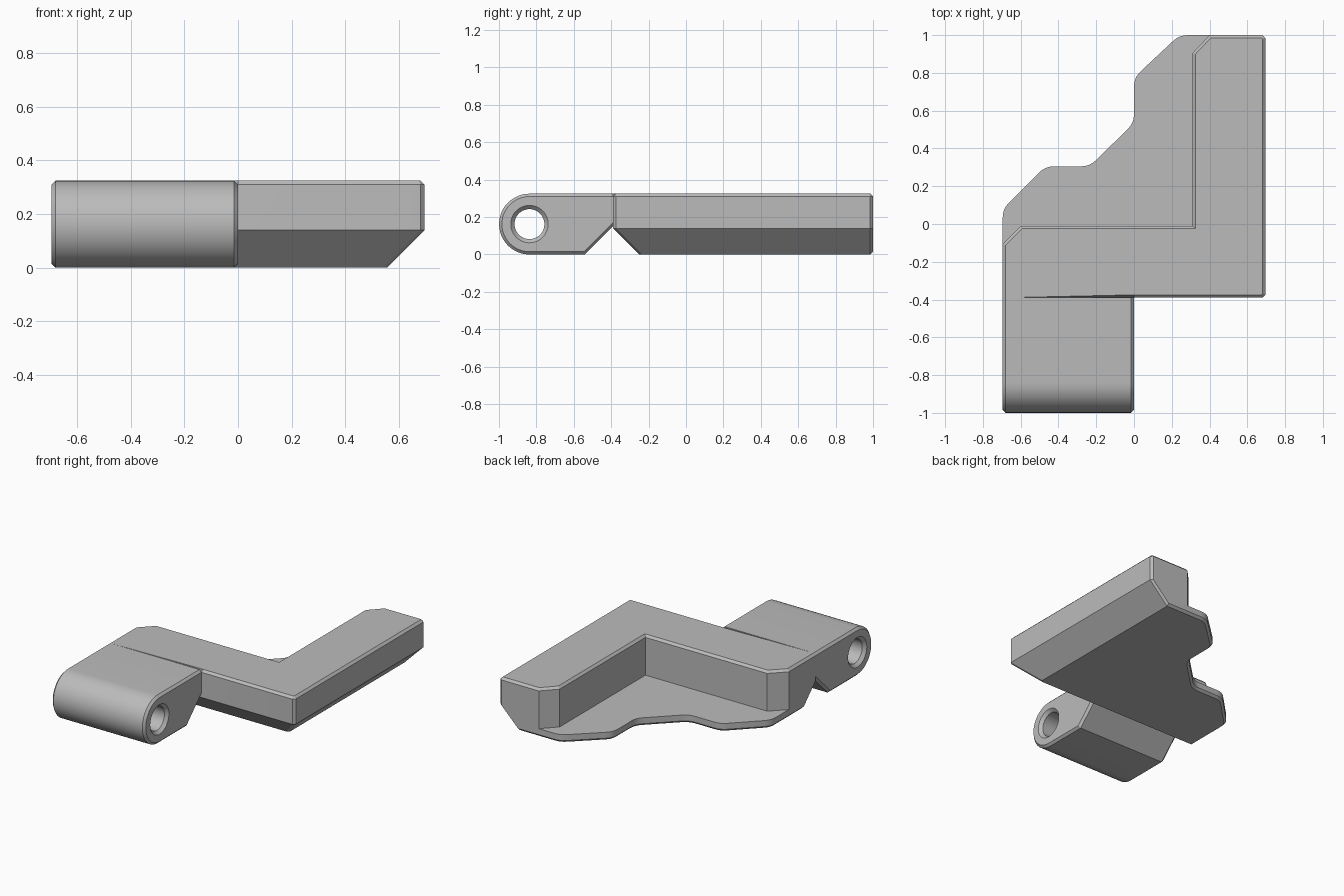
import bpy, bmesh, math
from mathutils import Vector

if "Cube" in bpy.data.objects:
    bpy.data.objects.remove(bpy.data.objects["Cube"], do_unlink=True)

H, SLOPE, PLATE, CH = 0.325, 0.14, 0.055, 0.015
LEFT, RIGHT, BACK, FRONT = -0.695, 0.695, 1.0, -0.39
AXIS_Y, RAD = -0.837, H / 2

grey = bpy.data.materials.new("plain grey")
grey.use_nodes = True
grey.diffuse_color = (0.5, 0.5, 0.5, 1)
grey.node_tree.nodes["Principled BSDF"].inputs["Base Color"].default_value = grey.diffuse_color


def loft(name, rings, bevel_rule=None):
    """Skin equal-length rings of points, cap the ends, chamfer chosen edges."""
    bm = bmesh.new()
    loops = [[bm.verts.new(p) for p in ring] for ring in rings]
    n = len(loops[0])
    for a, b in zip(loops, loops[1:]):
        for i in range(n):
            j = (i + 1) % n
            bm.faces.new((a[i], a[j], b[j], b[i]))
    bm.faces.new(loops[0])
    bm.faces.new(loops[-1])
    bmesh.ops.recalc_face_normals(bm, faces=bm.faces)
    if bevel_rule:
        edges = [e for e in bm.edges if bevel_rule(e.verts[0].co, e.verts[1].co)]
        bmesh.ops.bevel(bm, geom=edges, offset=CH, segments=1, affect='EDGES',
                        clamp_overlap=False)
    mesh = bpy.data.meshes.new(name)
    bm.to_mesh(mesh)
    bm.free()
    mesh.materials.append(grey)
    ob = bpy.data.objects.new(name, mesh)
    bpy.context.collection.objects.link(ob)
    return ob


def rounded(points, reach=0.045, steps=4):
    """Soften each corner of an open path, keeping its two end points."""
    path = [Vector(p) for p in points]
    out = [path[0]]
    for a, b, c in zip(path, path[1:], path[2:]):
        p = b + (a - b).normalized() * reach
        q = b + (c - b).normalized() * reach
        for k in range(steps + 1):
            t = k / steps
            out.append(p.lerp(b, t).lerp(b.lerp(q, t), t))
    return [tuple(p) for p in out + [path[-1]]]


def outer_side(z):
    """Front and right sides, sloping inwards below the slope line."""
    s = max(0, SLOPE - z)
    r, f = RIGHT - s, FRONT + s
    return [(LEFT, f), (0, f), (r - CH, f), (r, f + CH), (r, BACK - CH), (r - CH, BACK)]


def same(a, b, axis, value):
    return abs(a[axis] - value) < 1e-4 and abs(b[axis] - value) < 1e-4


# Stepped wall with chamfered top
wall = [(0.4, BACK), (0.31, 0.905), (0.31, -0.01), (-0.6, -0.01), (LEFT, -0.105)]
body = loft("stepped_wall",
            [[(x, y, z) for x, y in outer_side(z) + wall] for z in (PLATE, SLOPE, H)],
            lambda a, b: same(a, b, 2, H) and not (same(a, b, 1, FRONT) and min(a.x, b.x) < -0.1))

# Base plate with softened zigzag rim
rim = rounded([(0.5, BACK), (0.24, BACK), (0, 0.775), (0, 0.535), (-0.235, 0.305),
               (-0.47, 0.305), (LEFT, 0.08), (LEFT, -0.15)])
low_front, low_right = FRONT + SLOPE, RIGHT - SLOPE
plate = loft("base_plate",
             [[(x, y, z) for x, y in outer_side(z) + rim] for z in (0, PLATE)],
             lambda a, b: same(a, b, 2, 0) and not same(a, b, 1, low_front)
             and max(a.x, b.x) < low_right - CH + 1e-4)

# Hinge arm with rounded nose
SEG = 24
nose = [(AXIS_Y - RAD * math.sin(math.pi * k / SEG), RAD + RAD * math.cos(math.pi * k / SEG))
        for k in range(SEG + 1)]
side = [(FRONT, H)] + nose + [(-0.54, 0), (FRONT, 0.15)]
arm = loft("hinge_arm", [[(x, y, z) for y, z in side] for x in (LEFT, 0)],
           lambda a, b: abs(a.x - b.x) < 1e-4 and not same(a, b, 1, FRONT))

# Pin hole with countersunk ends
circle = [(math.cos(math.tau * k / 48), math.sin(math.tau * k / 48)) for k in range(48)]
stations = [(LEFT - 0.02, 0.12), (LEFT + 0.02, 0.08), (-0.02, 0.08), (0.02, 0.12)]
cutter = loft("pin_hole_cutter", [[(x, AXIS_Y + r * c, RAD + r * s) for c, s in circle]
                                  for x, r in stations])
cutter.hide_render = True
cut = arm.modifiers.new("pin_hole", 'BOOLEAN')
cut.operation, cut.object, cut.solver = 'DIFFERENCE', cutter, 'EXACT'
bpy.context.view_layer.objects.active = arm
bpy.ops.object.modifier_apply(modifier=cut.name)
bpy.data.objects.remove(cutter, do_unlink=True)

# Smooth curves, sharp edges
for ob in bpy.context.selected_objects:
    ob.select_set(False)
for ob in (body, plate, arm):
    ob.select_set(True)
bpy.context.view_layer.objects.active = arm
bpy.ops.object.shade_smooth_by_angle(angle=math.radians(20))
